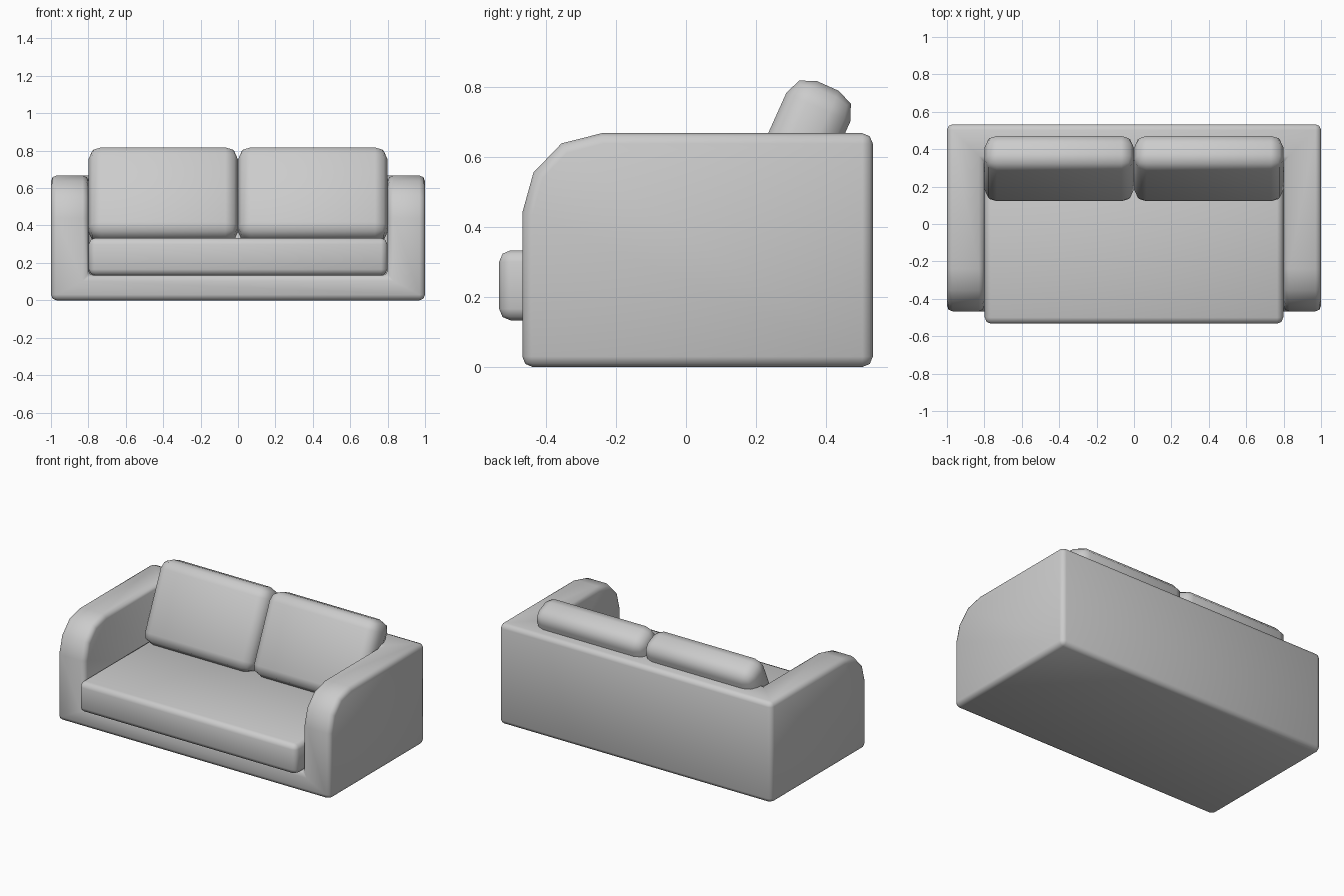
import bpy
import bmesh
from math import radians
from mathutils import Matrix

if "Cube" in bpy.data.objects:
    bpy.data.objects.remove(bpy.data.objects["Cube"])


def apply_modifiers(obj):
    bpy.ops.object.select_all(action='DESELECT')
    bpy.context.view_layer.objects.active = obj
    obj.select_set(True)
    for mod in list(obj.modifiers):
        bpy.ops.object.modifier_apply(modifier=mod.name)


def make_object(name, bm):
    bmesh.ops.recalc_face_normals(bm, faces=bm.faces)
    mesh = bpy.data.meshes.new(name)
    bm.to_mesh(mesh)
    bm.free()
    obj = bpy.data.objects.new(name, mesh)
    bpy.context.collection.objects.link(obj)
    return obj


def box(name, size, center):
    bm = bmesh.new()
    bmesh.ops.create_cube(bm, size=1, matrix=Matrix.Diagonal((*size, 1)))
    obj = make_object(name, bm)
    obj.location = center
    return obj


def soften(obj, width):
    mod = obj.modifiers.new("soft_edges", 'BEVEL')
    mod.width = width
    mod.segments = 2
    mod.limit_method = 'ANGLE'
    mod.angle_limit = radians(40)
    apply_modifiers(obj)
    bpy.ops.object.shade_smooth_by_angle(angle=radians(55))


# Frame: side profile (y, z) extruded across the full width
profile = [(-0.467, 0), (-0.467, 0.44), (-0.435, 0.555), (-0.355, 0.638),
           (-0.24, 0.667), (0.533, 0.667), (0.533, 0)]
bm = bmesh.new()
side = bm.faces.new([bm.verts.new((-1, y, z)) for y, z in profile])
ext = bmesh.ops.extrude_face_region(bm, geom=[side])
bmesh.ops.translate(bm, vec=(2, 0, 0),
                    verts=[v for v in ext["geom"] if isinstance(v, bmesh.types.BMVert)])
frame = make_object("frame", bm)

# Hollow between the arms, leaving base, arms and back
cutter = box("hollow_cutter", (1.6, 1.333, 0.867), (0, -0.333, 0.5665))
cut = frame.modifiers.new("hollow", 'BOOLEAN')
cut.operation = 'DIFFERENCE'
cut.solver = 'EXACT'
cut.object = cutter
apply_modifiers(frame)
bpy.data.objects.remove(cutter)
soften(frame, 0.03)

# Seat cushion
soften(box("seat_cushion", (1.596, 0.866, 0.2), (0, -0.1, 0.233)), 0.033)

# Two leaning back cushions
for name, x in (("left_back_cushion", -0.4), ("right_back_cushion", 0.4)):
    cushion = box(name, (0.798, 0.2, 0.53), (x, 0.296, 0.56))
    cushion.rotation_euler.x = radians(-24.2)
    soften(cushion, 0.066)
